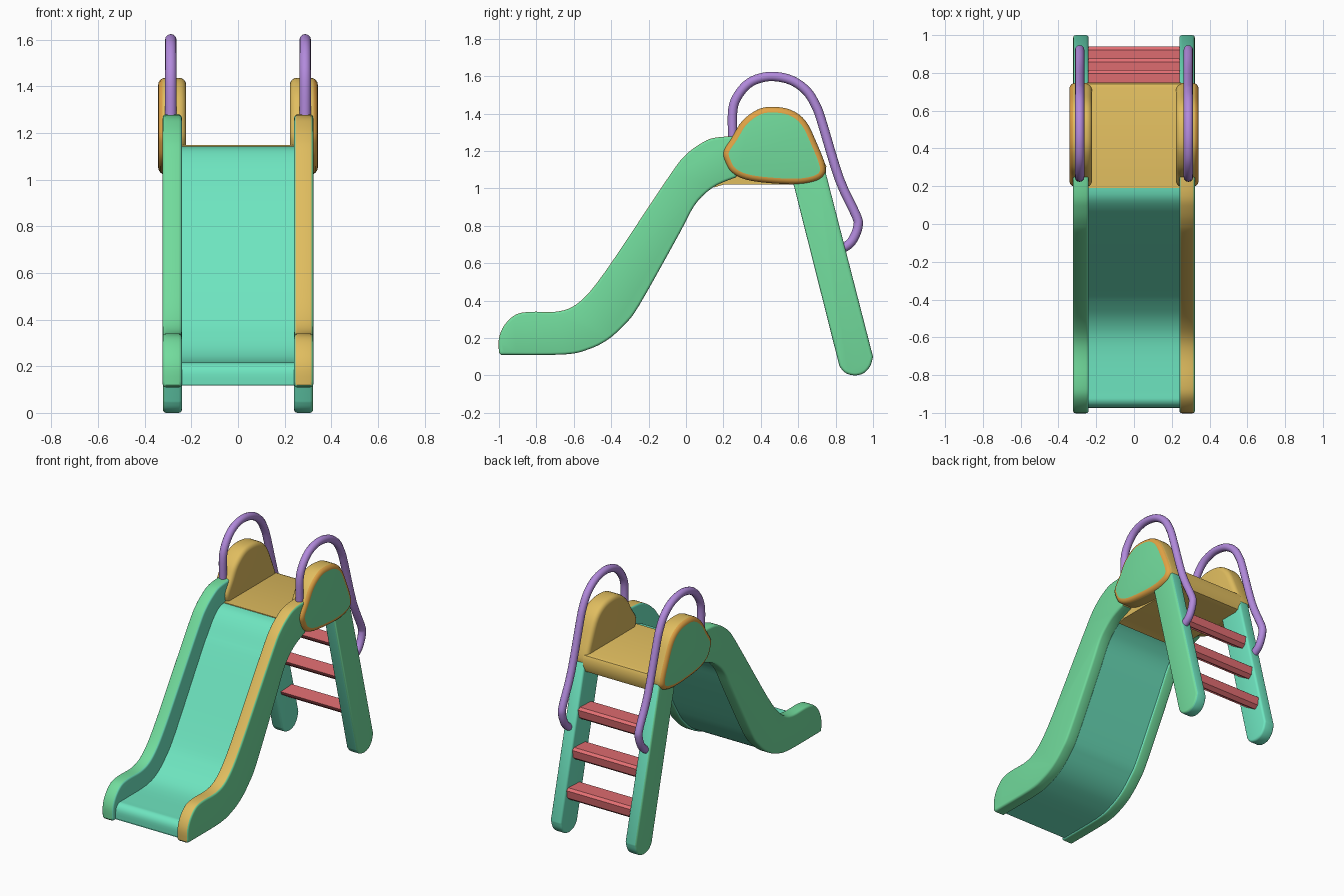
import bpy
import bmesh
from mathutils import Vector

if "Cube" in bpy.data.objects:
    bpy.data.objects.remove(bpy.data.objects["Cube"], do_unlink=True)


def material(name, rgb):
    """Flat colour given as 0-255 display values, stored linear."""
    lin = [((c / 255 + 0.055) / 1.055) ** 2.4 for c in rgb] + [1.0]
    mat = bpy.data.materials.new(name)
    mat.use_nodes = True
    mat.diffuse_color = lin
    mat.node_tree.nodes["Principled BSDF"].inputs["Base Color"].default_value = lin
    return mat


GREEN = material("green", (114, 220, 157))
TEAL = material("teal", (110, 229, 192))
YELLOW = material("yellow", (224, 189, 95))
ORANGE = material("orange", (226, 164, 70))
PURPLE = material("purple", (178, 138, 220))
RED = material("red", (226, 110, 114))


def smooth(points, closed=False, steps=4):
    """Catmull-Rom curve through the points."""
    p = [Vector(q) for q in points]
    n = len(p)
    out = []
    for i in range(n if closed else n - 1):
        if closed:
            a, b, c, d = (p[(i + k) % n] for k in (-1, 0, 1, 2))
        else:
            a, b, c, d = (p[min(max(i + k, 0), n - 1)] for k in (-1, 0, 1, 2))
        for s in range(steps):
            t = s / steps
            out.append(b + (c - a) * t / 2 + (2 * a - 5 * b + 4 * c - d) * t * t / 2
                       + (3 * b - a - 3 * c + d) * t ** 3 / 2)
    if not closed:
        out.append(p[-1])
    return out


def prism(name, profile, x0, x1, mats, rule=None, bevel=0.0, segments=3):
    """Extrude a side profile (y, z) from x0 to x1 and round its two rims."""
    bm = bmesh.new()
    base = bm.faces.new([bm.verts.new((x0, y, z)) for y, z in profile])
    ext = bmesh.ops.extrude_face_region(bm, geom=[base], use_keep_orig=True)
    verts = [v for v in ext["geom"] if isinstance(v, bmesh.types.BMVert)]
    bmesh.ops.translate(bm, verts=verts, vec=(x1 - x0, 0, 0))
    bmesh.ops.recalc_face_normals(bm, faces=bm.faces)
    if bevel:
        rims = [e for e in bm.edges if abs(e.verts[0].co.x - e.verts[1].co.x) < 1e-5]
        bmesh.ops.bevel(bm, geom=rims, offset=bevel, segments=segments, profile=0.5,
                        affect='EDGES', clamp_overlap=False)
    bm.normal_update()
    if rule:
        for f in bm.faces:
            f.material_index = rule(f.normal)
    mesh = bpy.data.meshes.new(name)
    bm.to_mesh(mesh)
    bm.free()
    for m in mats:
        mesh.materials.append(m)
    obj = bpy.data.objects.new(name, mesh)
    bpy.context.collection.objects.link(obj)
    bpy.ops.object.select_all(action='DESELECT')
    obj.select_set(True)
    bpy.context.view_layer.objects.active = obj
    bpy.ops.object.shade_smooth_by_angle(angle=0.7)
    return obj


# Side profiles
rail_top = smooth([(-1, .12), (-1, .2), (-.97, .27), (-.91, .325), (-.83, .34), (-.7, .34),
                   (-.61, .365), (-.53, .43), (-.45, .53), (-.35, .675), (-.08, 1.08),
                   (0, 1.18), (.08, 1.24), (.15, 1.27), (.27, 1.28)])
under = smooth([(.27, 1.06), (.17, 1.02), (.1, .97), (.04, .9), (-.04, .75), (-.25, .375),
                (-.33, .27), (-.42, .19), (-.52, .14), (-.65, .112), (-.97, .11)])
deck_top = smooth([(-.97, .12), (-.968, .18), (-.94, .213), (-.88, .216), (-.65, .22),
                   (-.53, .255), (-.43, .335), (-.33, .46), (-.05, .9), (.02, 1.0),
                   (.08, 1.08), (.14, 1.13), (.21, 1.145)])
hump = smooth([(.2, 1.2), (.25, 1.28), (.3, 1.36), (.38, 1.42), (.46, 1.436), (.56, 1.42),
               (.64, 1.36), (.7, 1.24), (.745, 1.12), (.73, 1.06), (.66, 1.03), (.55, 1.022),
               (.35, 1.04), (.25, 1.08), (.21, 1.14)], closed=True)
foot = smooth([(.82, .05), (.85, .015), (.9, 0), (.95, .012), (.985, .05), (1, .1)])
ladder = [(.55, 1.12)] + foot + [(.735, 1.13), (.70, 1.17)]
handle = smooth([(.25, 1.27), (.25, 1.42), (.28, 1.5), (.34, 1.565), (.42, 1.595),
                 (.5, 1.595), (.58, 1.57), (.65, 1.515), (.695, 1.44), (.725, 1.36),
                 (.82, 1.05), (.91, .855), (.92, .8), (.9, .74), (.87, .7), (.82, .67)])

# Sliding surface and platform
deck_under = [q + Vector((-.005, .008)) for q in under if q.x < .2]
prism("slide_deck", deck_top + deck_under, -.25, .25, [TEAL])
prism("platform", [(.19, 1.147), (.72, 1.147), (.74, 1.14), (.75, 1.12), (.748, 1.06),
                   (.735, 1.03), (.71, 1.02), (.2, 1.02), (.15, 1.005), (.19, 1.08)],
      -.25, .25, [YELLOW])

# Paired parts on either side
for side, label in ((1, "left"), (-1, "right")):
    def rail_rule(n):
        if n.x * side < -.6:
            return 1
        return 2 if side > 0 and n.x < .6 and n.z > -.4 else 0

    def hump_rule(n):
        out = n.x * side
        return 0 if out > .995 else (1 if out > .5 else 2)

    def ladder_rule(n):
        return 0 if n.x * side > .5 else 1

    prism(label + "_slide_rail", rail_top + under + [Vector((-.99, .11))],
          side * .24, side * .323, [GREEN, TEAL, YELLOW], rail_rule, .014)
    prism(label + "_platform_side", hump, side * .222, side * .342,
          [GREEN, ORANGE, YELLOW], hump_rule, .03, 4)
    prism(label + "_ladder_rail", ladder, side * .24, side * .322,
          [GREEN, TEAL], ladder_rule, .014)

    # Bent tube handle
    curve = bpy.data.curves.new(label + "_handle", 'CURVE')
    curve.dimensions = '3D'
    curve.bevel_depth = .025
    curve.bevel_resolution = 4
    curve.use_fill_caps = True
    spline = curve.splines.new('POLY')
    spline.points.add(len(handle) - 1)
    for point, q in zip(spline.points, handle):
        point.co = (side * .288, q.x, q.y, 1)
    curve.materials.append(PURPLE)
    bpy.context.collection.objects.link(bpy.data.objects.new(label + "_handle", curve))

# Ladder rungs
section = [(-.07, .03), (.05, .036), (.068, .022), (.06, -.03), (.035, -.05), (-.06, .008)]
for i in range(3):
    z = .275 + .25 * i
    y = .94 - .25 * z
    prism("rung_%d" % (i + 1), [(y + a, z + b) for a, b in section], -.25, .25, [RED])
